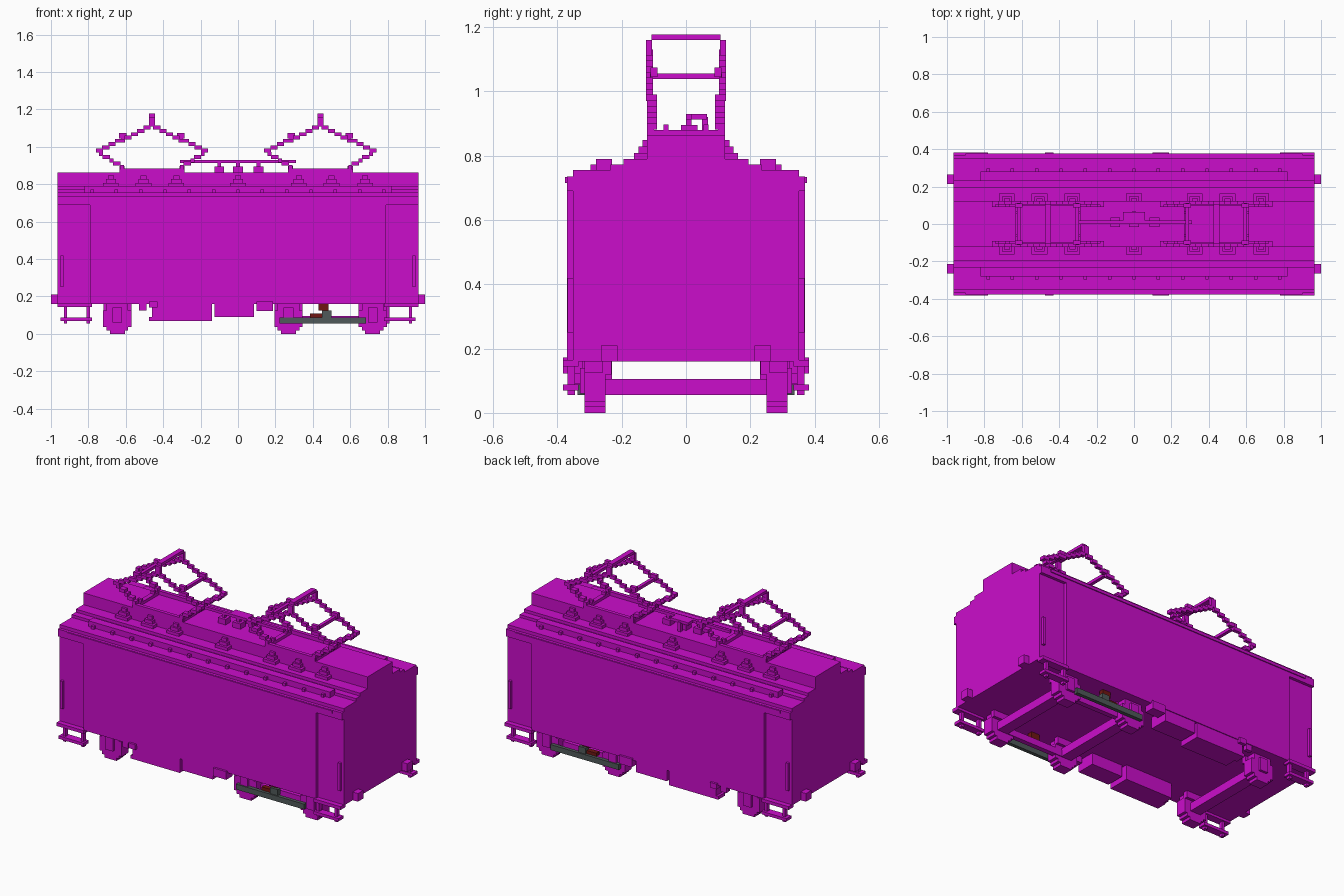
import bpy
import bmesh
from mathutils import Matrix, Vector

if "Cube" in bpy.data.objects:
    bpy.data.objects.remove(bpy.data.objects["Cube"])

VOXEL = 0.0175


def make_material(name, colour):
    material = bpy.data.materials.new(name)
    material.use_nodes = True
    material.diffuse_color = (*colour, 1)
    shader = material.node_tree.nodes["Principled BSDF"]
    shader.inputs["Base Color"].default_value = (*colour, 1)
    shader.inputs["Roughness"].default_value = 0.9
    return material


magenta = make_material("magenta", (0.6, 0.004, 0.6))
slate = make_material("slate_grey", (0.08, 0.1, 0.1))
rust = make_material("rust_red", (0.16, 0.008, 0.006))


class Part:
    """Collects boxes into one named mesh object."""

    def __init__(self, name, material=magenta):
        self.name, self.material, self.mesh = name, material, bmesh.new()

    def box(self, x, y, z):
        low, high = Vector((x[0], y[0], z[0])), Vector((x[1], y[1], z[1]))
        size = high - low
        matrix = Matrix.Translation((low + high) / 2) @ Matrix.Diagonal((*size, 1))
        bmesh.ops.create_cube(self.mesh, size=1, matrix=matrix)

    def both_sides(self, x, y, z):
        self.box(x, y, z)
        self.box(x, (-y[1], -y[0]), z)

    def all_corners(self, x, y, z):
        self.both_sides(x, y, z)
        self.both_sides((-x[1], -x[0]), y, z)

    def finish(self):
        data = bpy.data.meshes.new(self.name)
        bmesh.ops.recalc_face_normals(self.mesh, faces=self.mesh.faces)
        self.mesh.to_mesh(data)
        self.mesh.free()
        data.materials.append(self.material)
        obj = bpy.data.objects.new(self.name, data)
        bpy.context.collection.objects.link(obj)


def around(centre, half):
    return (centre - half, centre + half)


END = 0.965

# Body shell: wide middle, recessed cab doors, overhanging eaves
body = Part("body_shell")
body.box(around(0, 0.79), around(0, 0.37), (0.16, 0.7))
body.box(around(0, END), around(0, 0.335), (0.16, 0.7))
body.box(around(0, END), around(0, 0.37), (0.69, 0.735))
body.all_corners((0.79, END), (0.3, 0.352), (0.16, 0.69))
body.finish()

# Stepped roof with a raised centre section
roof = Part("roof")
for half_width, bottom, top in (
        (0.352, 0.73, 0.755), (0.235, 0.75, 0.772),
        (0.195, 0.77, 0.79), (0.122, 0.78, 0.862)):
    roof.box(around(0, END), around(0, half_width), (bottom, top))
roof.finish()

# Long roof walkways with bolts, and a gutter above each side
walkway = Part("roof_walkway")
walkway.both_sides(around(0, 0.82), (0.23, 0.28), (0.75, 0.79))
for i in range(-6, 7):
    walkway.both_sides(around(i * 0.13, 0.009), (0.27, 0.297), (0.75, 0.772))
walkway.finish()

gutter = Part("roof_gutter")
gutter.both_sides(around(0, 0.9), (0.36, 0.376), (0.715, 0.733))
gutter.finish()

# Vertical handrails beside the cab doors
handrail = Part("door_handrail")
handrail.all_corners(around(0.942, 0.008), (0.35, 0.368), (0.25, 0.42))
handrail.finish()

# Buffers
buffers = Part("buffers")
buffers.all_corners((0.95, 1), (0.213, 0.265), (0.16, 0.21))
buffers.finish()

# Cab footsteps hanging below each corner
steps = Part("cab_steps")
steps.all_corners((0.78, 0.95), (0.335, 0.383), (0.07, 0.088))
steps.all_corners((0.78, END), (0.335, 0.383), (0.145, 0.165))
for x in (0.8, 0.922):
    steps.all_corners(around(x, 0.009), (0.345, 0.368), (0.055, 0.16))
steps.finish()

# Wheels built from stacked slabs, with axles and axle boxes
wheels, axles = Part("wheels"), Part("axles")
for x in (-0.645, 0.27, 0.72):
    for half, bottom, top in ((0.04, 0, 0.018), (0.058, 0.018, 0.036),
                              (0.076, 0.036, 0.125), (0.058, 0.125, 0.165)):
        wheels.both_sides(around(x, half), (0.25, 0.315), (bottom, top))
    wheels.both_sides(around(x, 0.075), (0.232, 0.26), (0.12, 0.165))
    axles.box(around(x, 0.035), around(0, 0.26), (0.055, 0.105))
    axles.both_sides(around(x, 0.026), (0.31, 0.33), (0.06, 0.14))
wheels.finish()
axles.finish()

# Bogie side frames and suspension springs
frame = Part("bogie_side_frame", slate)
frame.both_sides((0.222, 0.685), (0.315, 0.337), (0.055, 0.088))
frame.both_sides((0.45, 0.5), (0.3, 0.33), (0.085, 0.125))
frame.finish()

spring = Part("bogie_spring", rust)
spring.both_sides((0.43, 0.485), (0.285, 0.315), (0.125, 0.16))
spring.both_sides((0.385, 0.45), (0.29, 0.32), (0.088, 0.108))
spring.finish()

inner_frame = Part("bogie_inner_frame")
inner_frame.both_sides((0.27, 0.72), (0.245, 0.275), (0.055, 0.095))
inner_frame.finish()

# Equipment boxes under the floor
equipment = Part("underfloor_equipment")
equipment.both_sides((-0.46, -0.14), (0.23, 0.365), (0.07, 0.165))
equipment.both_sides((-0.475, -0.44), (0.3, 0.365), (0.07, 0.09))
equipment.both_sides((-0.125, 0.085), (0.25, 0.365), (0.09, 0.165))
equipment.both_sides((0.1, 0.188), (0.32, 0.383), (0.122, 0.172))
equipment.both_sides((-0.475, -0.43), (0.34, 0.383), (0.14, 0.172))
equipment.both_sides((-0.53, -0.49), (0.34, 0.365), (0.125, 0.165))
equipment.finish()

# Insulators along both sides of the raised roof
insulators = Part("roof_insulators")
for x in (-0.68, -0.505, -0.33, 0, 0.325, 0.5, 0.68):
    for half, bottom, top in ((0.042, 0.785, 0.808), (0.027, 0.808, 0.828),
                              (0.016, 0.828, 0.848)):
        insulators.both_sides(around(x, half), (0.11, 0.12 + half), (bottom, top))
insulators.finish()

# Power rail on posts along the centre of the roof
power_rail = Part("power_rail")
power_rail.box(around(0, 0.31), (0, VOXEL), (0.913, 0.93))
power_rail.box(around(0, 0.06), (0, 0.065), (0.913, 0.93))
for x in (-0.1, 0, 0.11):
    power_rail.box(around(x, 0.026), (-0.015, 0.035), (0.86, 0.895))
    power_rail.box(around(x, 0.01), (0, VOXEL), (0.86, 0.92))
power_rail.box(around(0, 0.01), (0.05, 0.068), (0.86, 0.92))
power_rail.finish()


def stair_arm(part, start, end, y):
    """A pair of sloping arms made of overlapping small blocks."""
    a, b = Vector(start), Vector(end)
    count = max(2, round(abs(b.x - a.x) / VOXEL))
    for i in range(count + 1):
        p = a.lerp(b, i / count)
        z = round(p.y / VOXEL) * VOXEL
        part.both_sides(around(p.x, VOXEL * 0.6), y, around(z, VOXEL * 0.6))


# Two diamond pantographs
for label, centre in (("left", 0.44), ("right", -0.46)):
    pantograph = Part("pantograph_" + label)
    # base frame
    pantograph.both_sides(around(centre, 0.17), (0.1, 0.122), (0.86, 0.885))
    for side in (-1, 1):
        foot, elbow, brace = (centre + side * d for d in (0.16, 0.29, 0.155))
        pantograph.box(around(foot, 0.014), around(0, 0.115), (0.86, 0.88))
        pantograph.both_sides(around(foot, 0.014), (0.055, 0.07), (0.87, 0.897))
        # lower and upper arms
        stair_arm(pantograph, (foot, 0.89), (elbow, 0.975), (0.09, 0.122))
        stair_arm(pantograph, (elbow, 0.975), (centre, 1.115), (0.103, 0.124))
        # cross brace between the upper arms
        pantograph.box(around(brace, 0.01), around(0, 0.112), (1.038, 1.056))
        pantograph.both_sides(around(brace, 0.02), (0.088, 0.11), (1.045, 1.075))
    # contact head
    pantograph.both_sides(around(centre, 0.016), (0.105, 0.124), (1.11, 1.16))
    pantograph.box(around(centre, 0.016), around(0, 0.108), (1.16, 1.177))
    pantograph.finish()
